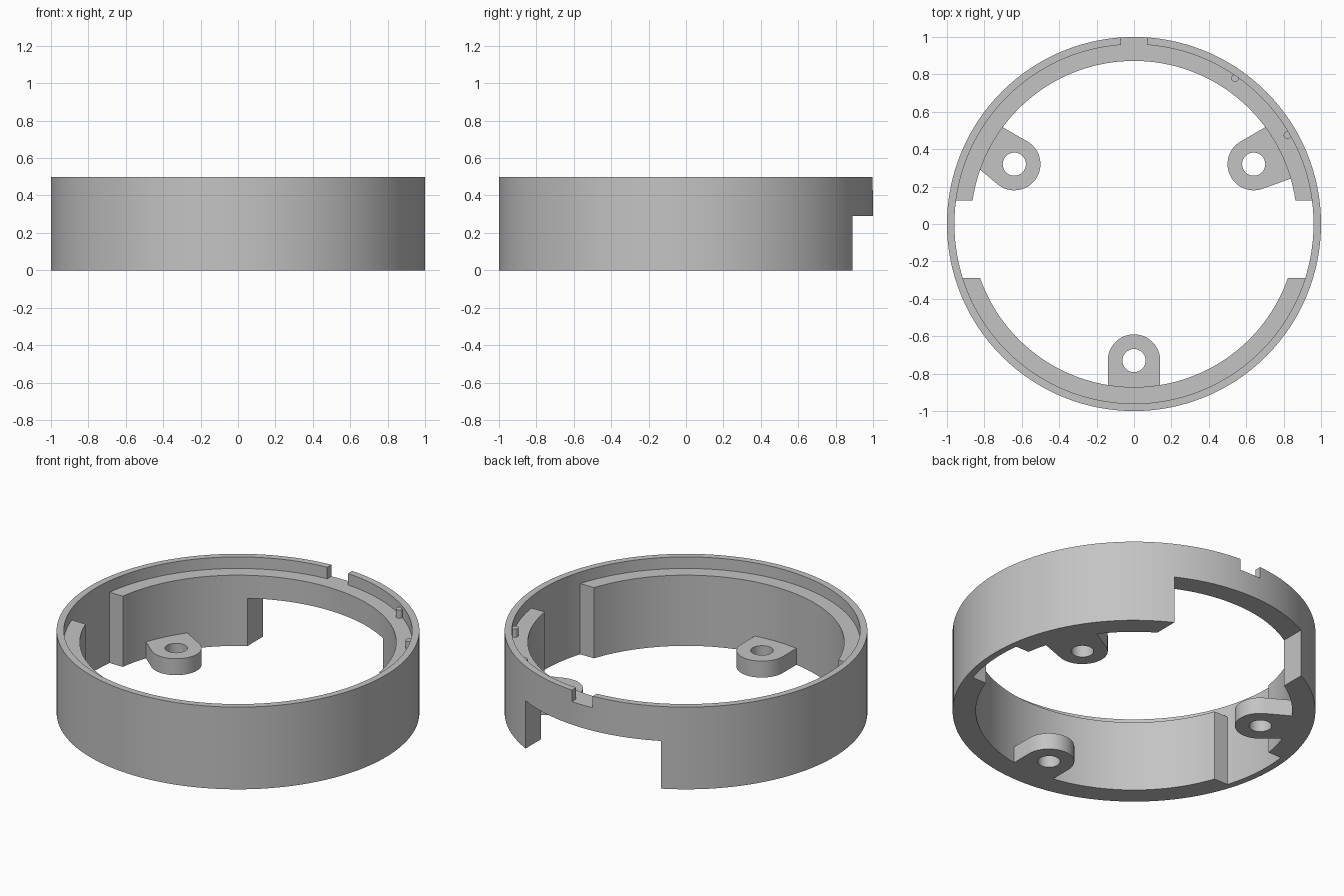
import bpy, bmesh
from math import sin, cos, asin, pi, radians

cube = bpy.data.objects.get("Cube")
if cube:
    bpy.data.objects.remove(cube)

SEGMENTS = 128
HEIGHT, LEDGE = 0.5, 0.43
R_OUT, R_LIP, R_IN = 1.0, 0.96, 0.872
R_MID = (R_OUT + R_LIP) / 2
TAB_R, HOLE_R, TAB_H = 0.14, 0.062, 0.1

grey = bpy.data.materials.new("light grey plastic")
grey.use_nodes = True
color = (0.55, 0.55, 0.55, 1)
grey.diffuse_color = color
grey.node_tree.nodes["Principled BSDF"].inputs["Base Color"].default_value = color


def arc(r, a0, a1, n, cx=0, cy=0):
    return [(cx + r * cos(a0 + (a1 - a0) * i / n),
             cy + r * sin(a0 + (a1 - a0) * i / n)) for i in range(n + 1)]


def circle(r, n, cx=0, cy=0):
    return arc(r, 0, 2 * pi, n, cx, cy)[:-1]


def prism(name, outline, z0, z1):
    """Extrude a plan outline from z0 to z1."""
    bm = bmesh.new()
    face = bm.faces.new([bm.verts.new((x, y, z0)) for x, y in outline])
    ext = bmesh.ops.extrude_face_region(bm, geom=[face])
    top = [v for v in ext["geom"] if isinstance(v, bmesh.types.BMVert)]
    bmesh.ops.translate(bm, verts=top, vec=(0, 0, z1 - z0))
    bmesh.ops.recalc_face_normals(bm, faces=bm.faces)
    mesh = bpy.data.meshes.new(name)
    bm.to_mesh(mesh)
    bm.free()
    mesh.materials.append(grey)
    obj = bpy.data.objects.new(name, mesh)
    bpy.context.collection.objects.link(obj)
    return obj


def box(name, x0, x1, y0, y1, z0, z1):
    return prism(name, [(x0, y0), (x1, y0), (x1, y1), (x0, y1)], z0, z1)


def combine(target, tool, operation):
    """Apply a boolean and discard the tool object."""
    tool.hide_render = True
    mod = target.modifiers.new(operation, "BOOLEAN")
    mod.operation, mod.solver, mod.object = operation, "EXACT", tool
    bpy.context.view_layer.objects.active = target
    bpy.ops.object.modifier_apply(modifier=mod.name)
    bpy.data.objects.remove(tool)


def rim(name, y, side):
    """Inner ledge whose two ends are cut straight at the given y."""
    def half(r):
        a = asin(y / r)
        return (a, pi - a) if side > 0 else (a, -pi - a)
    outer = arc(R_MID, *half(R_MID), SEGMENTS // 2)
    inner = arc(R_IN, *half(R_IN), SEGMENTS // 2)
    return prism(name, outer + inner[::-1], 0, LEDGE)


def tab(name, cx, cy, right_edge, left_edge):
    """Rounded lug; the edges run outward at the two given angles."""
    a, b = radians(right_edge), radians(left_edge)
    points = arc(TAB_R, b + pi / 2, a + 3 * pi / 2, 32, cx, cy)
    (sx, sy), (ex, ey) = points[0], points[-1]
    points.insert(0, (sx + 0.2 * cos(b), sy + 0.2 * sin(b)))
    points.append((ex + 0.2 * cos(a), ey + 0.2 * sin(a)))
    return prism(name, points, 0, TAB_H)


# Thin outer wall
ring = prism("ring_housing", circle(R_OUT, SEGMENTS), 0, HEIGHT)
combine(ring, prism("bore", circle(R_LIP, SEGMENTS), -0.1, 0.6), "DIFFERENCE")

# Inner ledges, leaving a gap on each side
combine(ring, rim("back_ledge", 0.125, 1), "UNION")
combine(ring, rim("front_ledge", -0.29, -1), "UNION")

# Back window and rim notch
combine(ring, box("window", -0.456, 0.456, 0.5, 1.2, -0.1, 0.29), "DIFFERENCE")
combine(ring, box("notch", -0.07, 0.07, 0.8, 1.2, LEDGE, 0.6), "DIFFERENCE")

# Screw lugs with holes
for name, cx, cy, a, b in (("front_lug", 0, -0.73, -90, -90),
                           ("left_lug", 0.64, 0.32, 20, 30),
                           ("right_lug", -0.64, 0.32, 150, 140)):
    lug = tab(name, cx, cy, a, b)
    hole = prism("hole", circle(HOLE_R, 32, cx, cy), -0.1, 0.2)
    combine(lug, hole, "DIFFERENCE")
    combine(ring, lug, "UNION")

# Locating pins on the ledge
pins = [prism("locating_pin", circle(0.02, 16, x, y), LEDGE - 0.02, 0.48)
        for x, y in ((0.54, 0.78), (0.82, 0.475))]

bpy.ops.object.select_all(action="DESELECT")
for obj in [ring] + pins:
    obj.select_set(True)
bpy.context.view_layer.objects.active = ring
bpy.ops.object.shade_smooth_by_angle(angle=radians(30))
